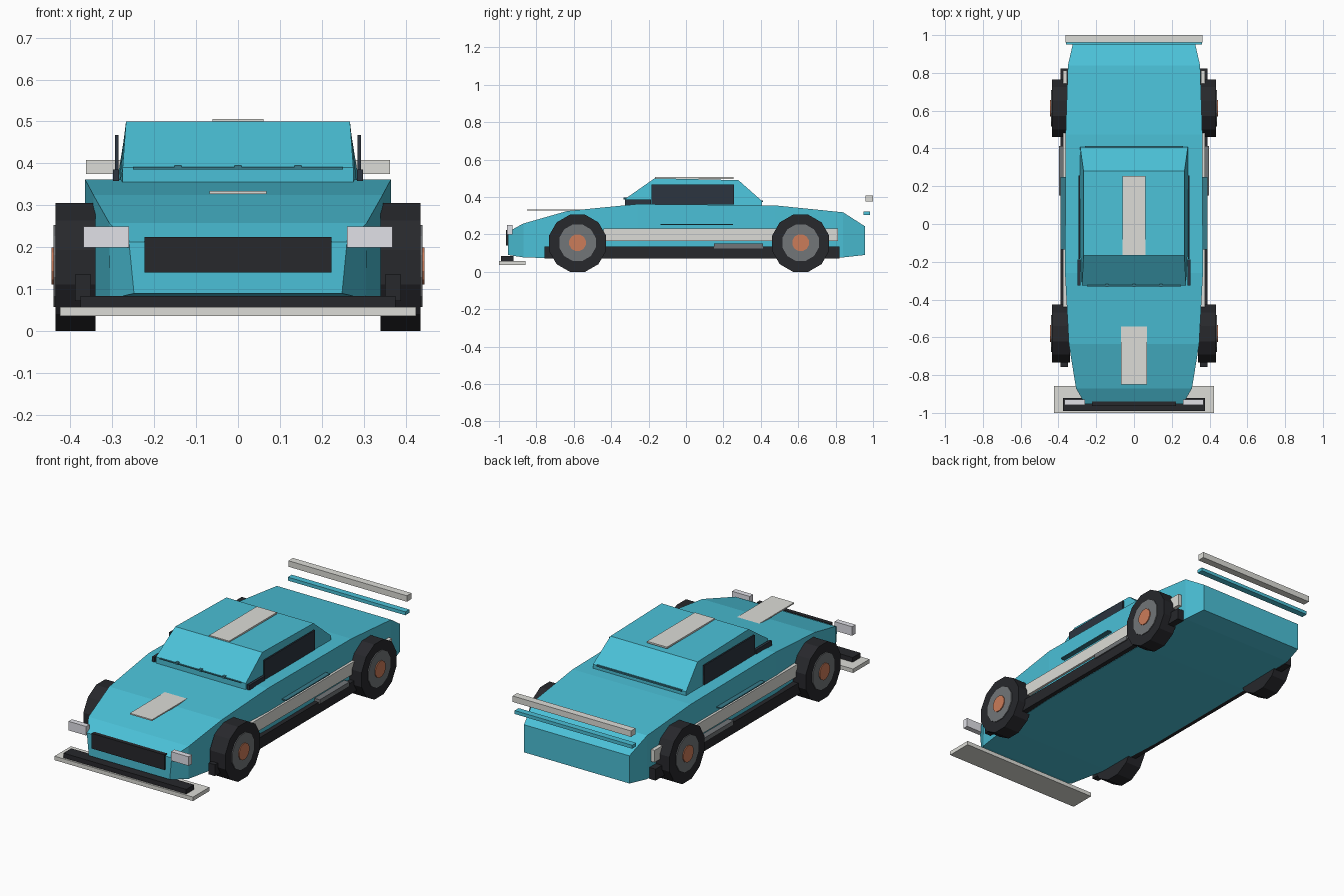
import bpy, bmesh, math

if "Cube" in bpy.data.objects:
    bpy.data.objects.remove(bpy.data.objects["Cube"])


def material(name, r, g, b):
    m = bpy.data.materials.new(name)
    m.diffuse_color = (r, g, b, 1)
    m.use_nodes = True
    m.node_tree.nodes["Principled BSDF"].inputs["Base Color"].default_value = m.diffuse_color
    return m


TEAL = material("teal_paint", 0.07, 0.53, 0.68)
BLACK = material("black_trim", 0.02, 0.021, 0.025)
WHITE = material("off_white", 0.72, 0.72, 0.68)
LAMP = material("lamp", 0.75, 0.75, 0.8)
GREY = material("rim_grey", 0.17, 0.18, 0.19)
COPPER = material("hub_copper", 0.6, 0.2, 0.1)
GLASS = material("dark_glass", 0.025, 0.035, 0.05)
LINE = material("dark_teal", 0.04, 0.2, 0.26)


def finish(name, bm, mat):
    bmesh.ops.recalc_face_normals(bm, faces=bm.faces)
    me = bpy.data.meshes.new(name)
    bm.to_mesh(me)
    bm.free()
    me.materials.append(mat)
    ob = bpy.data.objects.new(name, me)
    bpy.context.collection.objects.link(ob)
    return ob


def mirror(ob):
    ob.modifiers.new("mirror", 'MIRROR').use_mirror_merge = False
    return ob


def box(name, x, y, z, mat):
    """Box from (min, max) ranges."""
    bm = bmesh.new()
    bmesh.ops.create_cube(bm, size=1)
    for v in bm.verts:
        v.co = [r[0] if c < 0 else r[1] for c, r in zip(v.co, (x, y, z))]
    return finish(name, bm, mat)


def loft(name, sections, mat):
    """Skin rectangular sections: y, bottom z, top z, bottom half width, top half width."""
    bm = bmesh.new()
    rings = [[bm.verts.new(p) for p in ((-wb, y, zb), (wb, y, zb), (wt, y, zt), (-wt, y, zt))]
             for y, zb, zt, wb, wt in sections]
    for a, b in zip(rings, rings[1:]):
        for i in range(4):
            j = (i + 1) % 4
            bm.faces.new((a[i], a[j], b[j], b[i]))
    bm.faces.new(rings[0])
    bm.faces.new(rings[-1])
    return finish(name, bm, mat)


def disc(name, y, z, radius, x0, x1, mat, sides=12):
    """Cylinder lying along x with a flat facet at the bottom."""
    bm = bmesh.new()
    rings = []
    for x in (x0, x1):
        rings.append([bm.verts.new((x, y + radius * math.cos((i + 0.5) * math.tau / sides),
                                    z + radius * math.sin((i + 0.5) * math.tau / sides)))
                      for i in range(sides)])
    for i in range(sides):
        j = (i + 1) % sides
        bm.faces.new((rings[0][i], rings[0][j], rings[1][j], rings[1][i]))
    for r in rings:
        bm.faces.new(r)
    return mirror(finish(name, bm, mat))


# Body shell and cabin
loft("body", [(-0.952, 0.09, 0.213, 0.248, 0.26),
              (-0.87, 0.077, 0.258, 0.305, 0.307),
              (-0.635, 0.07, 0.325, 0.345, 0.345),
              (-0.26, 0.07, 0.362, 0.365, 0.365),
              (0.475, 0.07, 0.355, 0.362, 0.362),
              (0.84, 0.077, 0.318, 0.35, 0.35),
              (0.957, 0.09, 0.243, 0.323, 0.323)], TEAL)
loft("cabin", [(-0.325, 0.345, 0.39, 0.276, 0.275),
               (-0.168, 0.345, 0.5, 0.284, 0.267),
               (0.28, 0.345, 0.49, 0.287, 0.267),
               (0.407, 0.335, 0.378, 0.287, 0.285)], TEAL)

# Side glass
mirror(box("side_window", (0.285, 0.293), (-0.185, 0.257), (0.36, 0.468), GLASS))
mirror(box("quarter_window", (0.284, 0.298), (-0.325, -0.188), (0.358, 0.386), GLASS))

# Windscreen and rear screen trim rails
box("windscreen_rail", (-0.25, 0.25), (-0.331, -0.323), (0.386, 0.391), LINE)
for i, x in enumerate((-0.143, 0, 0.143)):
    box(f"windscreen_clip_{i}", (x - 0.008, x + 0.008), (-0.334, -0.31), (0.386, 0.396), LINE)
box("rear_screen_rail", (-0.26, 0.26), (0.404, 0.413), (0.374, 0.382), LINE)

# Racing stripes on bonnet, roof and sides
box("bonnet_panel", (-0.068, 0.068), (-0.85, -0.5), (0.327, 0.334), WHITE)
box("roof_panel", (-0.061, 0.061), (-0.165, 0.253), (0.497, 0.506), WHITE)
mirror(box("side_stripe", (0.355, 0.376), (-0.44, 0.812), (0.165, 0.232), WHITE))
mirror(box("door_trim", (0.36, 0.39), (-0.135, 0.25), (0.25, 0.256), LINE))

# Side skirts and exhausts
mirror(box("side_skirt", (0.35, 0.389), (-0.757, 0.822), (0.072, 0.135), BLACK))
mirror(box("side_exhaust", (0.36, 0.396), (0.15, 0.412), (0.125, 0.15), GREY))

# Nose: grille, headlights, splitter
box("grille", (-0.223, 0.223), (-0.963, -0.94), (0.14, 0.224), BLACK)
mirror(box("headlight", (0.26, 0.368), (-0.958, -0.928), (0.2, 0.25), LAMP))
box("splitter", (-0.424, 0.424), (-1.0, -0.857), (0.036, 0.058), WHITE)
box("splitter_lip", (-0.376, 0.376), (-0.99, -0.922), (0.058, 0.084), BLACK)

# Rear wing bars
box("rear_wing_upper", (-0.363, 0.363), (0.96, 1.0), (0.375, 0.408), WHITE)
box("rear_wing_lower", (-0.36, 0.36), (0.95, 0.985), (0.303, 0.322), TEAL)

# Wheels
for end, y in (("front", -0.58), ("rear", 0.613)):
    disc(f"{end}_tyre", y, 0.1525, 0.158, 0.34, 0.435, BLACK)
    disc(f"{end}_rim", y, 0.1555, 0.101, 0.40, 0.44, GREY)
    disc(f"{end}_hub", y, 0.1555, 0.046, 0.40, 0.445, COPPER)
